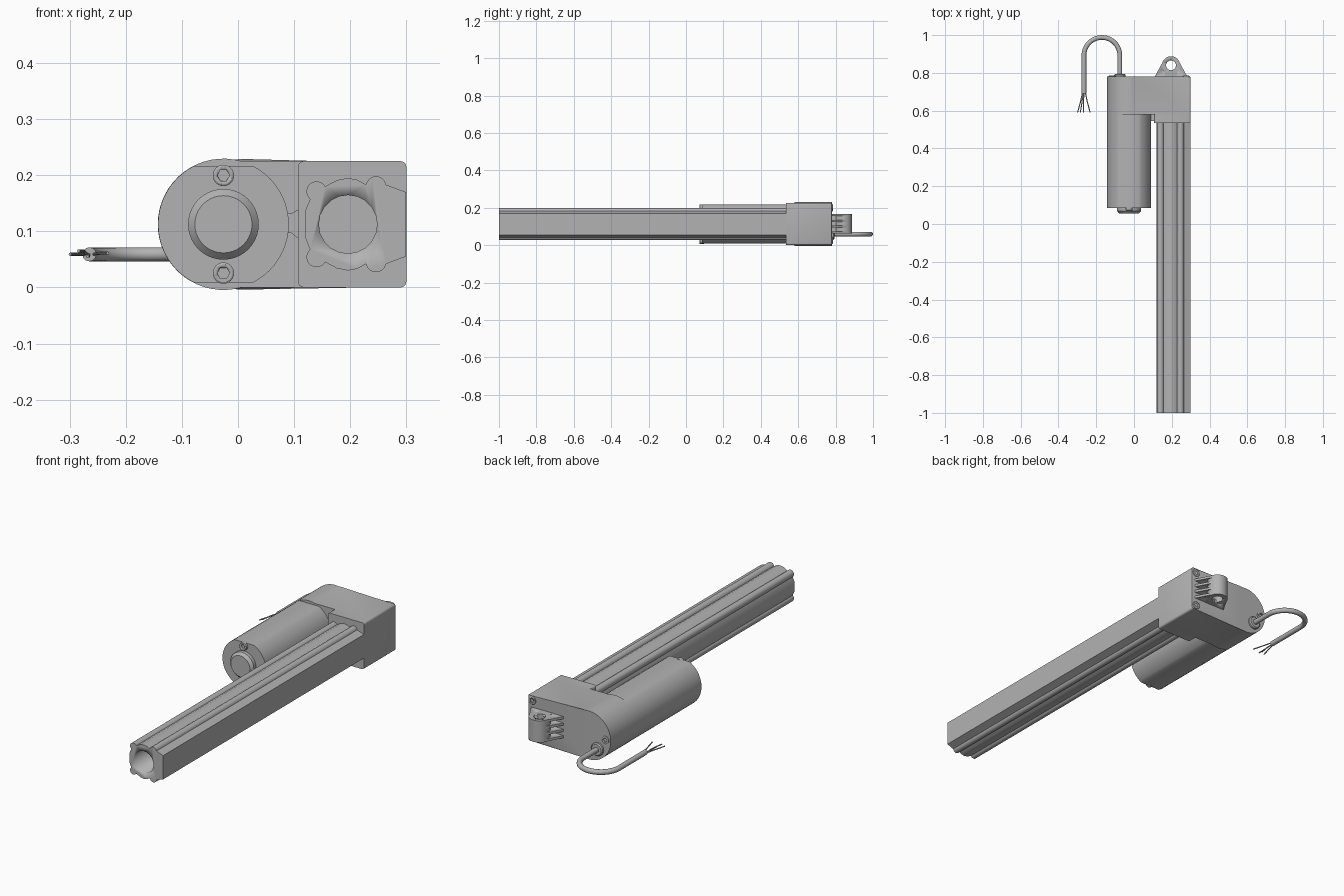
import bpy, bmesh
from math import sin, cos, asin, radians, degrees, pi
from mathutils import Matrix, Vector

cube = bpy.data.objects.get("Cube")
if cube:
    bpy.data.objects.remove(cube, do_unlink=True)

grey = bpy.data.materials.new("plain grey")
grey.use_nodes = True
COLOUR = (0.45, 0.45, 0.45, 1)
grey.diffuse_color = COLOUR
grey.node_tree.nodes["Principled BSDF"].inputs["Base Color"].default_value = COLOUR

MID = 0.1125           # mid height of the housing
MOTOR_X = -0.026       # motor axis
TUBE_X = 0.196         # tube and lug axis


def activate(ob):
    bpy.ops.object.select_all(action='DESELECT')
    ob.select_set(True)
    bpy.context.view_layer.objects.active = ob


def smooth(ob):
    activate(ob)
    bpy.ops.object.shade_smooth_by_angle(angle=radians(32))


def finish(name, bm):
    bmesh.ops.recalc_face_normals(bm, faces=bm.faces)
    mesh = bpy.data.meshes.new(name)
    bm.to_mesh(mesh)
    bm.free()
    mesh.materials.append(grey)
    ob = bpy.data.objects.new(name, mesh)
    bpy.context.collection.objects.link(ob)
    smooth(ob)
    return ob


def arc(cx, cy, r, start, end, n):
    angles = [radians(start + (end - start) * i / n) for i in range(n + 1)]
    return [(cx + r * cos(a), cy + r * sin(a)) for a in angles]


def prism(name, pts, lo, hi, axis='Y', back_bevel=0):
    """Extrude an outline along Y (points are x, z) or Z (points are x, y)."""
    place = (lambda p, d: (p[0], d, p[1])) if axis == 'Y' else (lambda p, d: (p[0], p[1], d))
    bm = bmesh.new()
    near = [bm.verts.new(place(p, lo)) for p in pts]
    far = [bm.verts.new(place(p, hi)) for p in pts]
    bm.faces.new(near)
    cap = bm.faces.new(far)
    for i in range(len(pts)):
        j = (i + 1) % len(pts)
        bm.faces.new((near[i], near[j], far[j], far[i]))
    if back_bevel:
        bmesh.ops.bevel(bm, geom=list(cap.edges), offset=back_bevel,
                        segments=2, profile=0.5, affect='EDGES')
    return finish(name, bm)


def turned(name, x, z, rings, sides=40):
    """Stack of (y, radius) rings around an axis along Y."""
    bm = bmesh.new()
    loops = []
    for y, r in rings:
        loops.append([bm.verts.new((px, y, pz))
                      for px, pz in arc(x, z, r, 0, 360, sides)[:-1]])
    for a, b in zip(loops, loops[1:]):
        for i in range(sides):
            j = (i + 1) % sides
            bm.faces.new((a[i], a[j], b[j], b[i]))
    bm.faces.new(loops[0])
    bm.faces.new(loops[-1])
    return finish(name, bm)


def cut(ob, cutter):
    mod = ob.modifiers.new("cut", 'BOOLEAN')
    mod.operation = 'DIFFERENCE'
    mod.solver = 'EXACT'
    mod.object = cutter
    activate(ob)
    # keep the cut as the first modifier, then bake it in
    bpy.ops.object.modifier_move_to_index(modifier="cut", index=0)
    bpy.ops.object.modifier_apply(modifier="cut")
    bpy.data.objects.remove(cutter, do_unlink=True)


def cord(name, pts, radius, sides=4):
    curve = bpy.data.curves.new(name, 'CURVE')
    curve.dimensions = '3D'
    curve.bevel_depth = radius
    curve.bevel_resolution = sides
    curve.use_fill_caps = True
    line = curve.splines.new('POLY')
    line.points.add(len(pts) - 1)
    for point, co in zip(line.points, pts):
        point.co = (*co, 1)
    curve.materials.append(grey)
    ob = bpy.data.objects.new(name, curve)
    bpy.context.collection.objects.link(ob)
    activate(ob)
    bpy.ops.object.convert(target='MESH')
    smooth(bpy.context.object)


def screw(name, x, z, seat, tip):
    """Round head with a hex socket; the head runs from seat to tip."""
    out = 1 if tip > seat else -1
    head = turned(name, x, z, [(seat - out * 0.01, 0.019), (tip - out * 0.002, 0.019),
                               (tip, 0.016)], 24)
    socket = turned("socket_cutter", x, z, [(tip - out * 0.008, 0.011),
                                            (tip + out * 0.01, 0.011)], 6)
    cut(head, socket)


# Extruded guide tube: four round lobes, flat outer side, central bore
upper = [(0.299, 0.17)]
upper += arc(0.246, 0.18, 0.018, 10, 170, 10)
upper += [(0.212, 0.192), (TUBE_X, 0.195), (0.176, 0.191)]
upper += arc(0.14, 0.171, 0.018, 30, 230, 12)
upper += [(0.119, 0.135)]
lower = [(x, 2 * MID - z) for x, z in reversed(upper)]
tube = prism("guide_tube", upper + lower, -1, 0.55)
cut(tube, turned("bore_cutter", TUBE_X, MID, [(-1.1, 0.052), (0.53, 0.052)], 20))

# Gear housing: round on the motor side, square on the tube side
flat = degrees(asin(MID / 0.117))
outline = arc(MOTOR_X, MID, 0.117, flat, 360 - flat, 32)
outline += arc(0.29, 0.01, 0.01, -90, 0, 4) + arc(0.29, 0.215, 0.01, 0, 90, 4)
prism("gear_housing", outline, 0.58, 0.78, back_bevel=0.004)

collar = []
for i, (x, z) in enumerate([(0.29, 0.215), (0.117, 0.215), (0.117, 0.01), (0.29, 0.01)]):
    collar += arc(x, z, 0.01, 90 * i, 90 * i + 90, 4)
prism("tube_collar", collar, 0.535, 0.58)
prism("collar_rib", [(0.085, 0.097), (0.095, 0.097), (0.11, 0.085),
                     (0.11, 0.14), (0.095, 0.132), (0.085, 0.132)], 0.545, 0.59)

# Motor can: cylinder with flats above and below
flat = degrees(asin(0.104 / 0.1165))
can = arc(MOTOR_X, MID, 0.1165, -flat, flat, 20)
can += arc(MOTOR_X, MID, 0.1165, 180 - flat, 180 + flat, 20)
prism("motor_can", can, 0.085, 0.59)
turned("motor_nose", MOTOR_X, MID, [(0.09, 0.063), (0.068, 0.063), (0.055, 0.051)])
for side, z in (("upper", MID + 0.087), ("lower", MID - 0.087)):
    screw("motor_screw_" + side, MOTOR_X, z, 0.085, 0.072)

# Housing screws on the back
for side, x, z in (("upper", 0.276, 0.2), ("lower", 0.276, 0.025), ("round_end", -0.115, MID)):
    screw("housing_screw_" + side, x, z, 0.78, 0.785)

# Mounting lug: drilled eye with stacked triangular fins
LUG_Y = 0.84
eye = arc(TUBE_X, LUG_Y, 0.048, -50, 230, 32)
parts = [prism("lug_eye", eye + [(0.165, 0.775), (0.227, 0.775)], 0.062, 0.167, 'Z')]
fin = [(0.285, 0.775)] + arc(TUBE_X, LUG_Y, 0.047, 28, 152, 16) + [(0.107, 0.775)]
for i in range(4):
    base = 0.0625 + i * 0.0307
    parts.append(prism("lug_fin_%d" % (i + 1), fin, base, base + 0.0115, 'Z'))
for part in parts:
    pin = arc(TUBE_X, LUG_Y, 0.026, 0, 360, 28)[:-1]
    cut(part, prism("pin_cutter", pin, 0, 0.25, 'Z'))

# Cable with gland and bare wire ends
CABLE_Z = 0.059
turned("cable_gland", -0.075, CABLE_Z, [(0.77, 0.031), (0.788, 0.031), (0.793, 0.026)], 28)
bend = arc(-0.17, 0.8925, 0.095, 0, 180, 28)
path = [(-0.075, 0.775)] + bend + [(-0.265, 0.69)]
cord("cable", [(x, y, CABLE_Z) for x, y in path], 0.0125)
for i, (x, dz) in enumerate([(-0.299, 0), (-0.284, 0.006), (-0.268, -0.004), (-0.232, 0.002)]):
    mid_x = -0.265 + (x + 0.265) * 0.55
    cord("wire_%d" % (i + 1), [(-0.265 + (x + 0.265) * 0.2, 0.7, CABLE_Z),
                               (mid_x, 0.645, CABLE_Z + dz),
                               (x, 0.59, CABLE_Z + dz)], 0.0028, 2)
